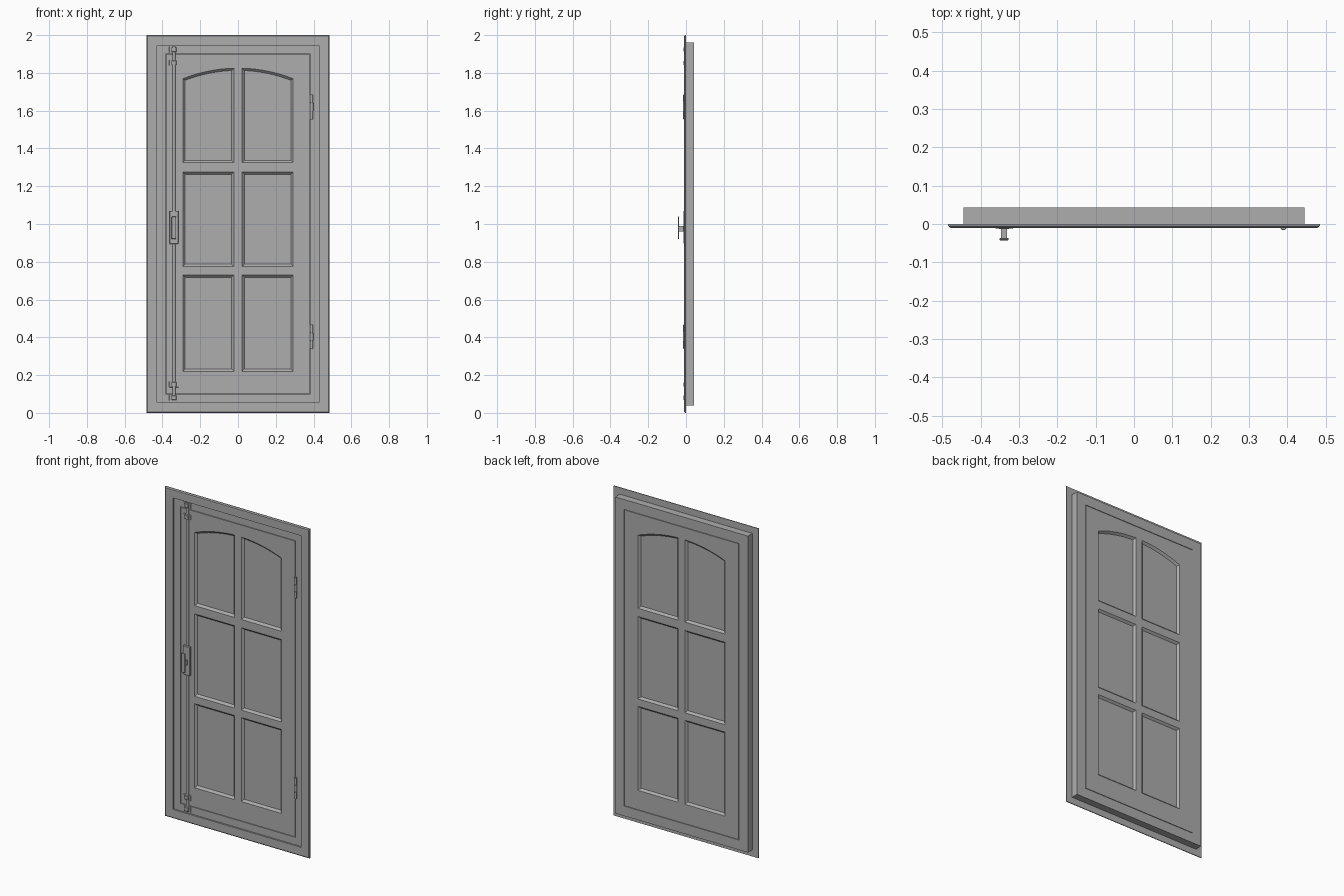
import bpy, bmesh, math
from mathutils import Vector

cube = bpy.data.objects.get("Cube")
if cube:
    bpy.data.objects.remove(cube, do_unlink=True)

GREY = (0.42, 0.42, 0.42, 1.0)
mat = bpy.data.materials.new("plain_grey")
mat.use_nodes = True
mat.diffuse_color = GREY
mat.node_tree.nodes["Principled BSDF"].inputs["Base Color"].default_value = GREY

HALF_W, HEIGHT, DEPTH = 0.485, 2.0, 0.043


def make_object(name, bm):
    bmesh.ops.recalc_face_normals(bm, faces=bm.faces)
    mesh = bpy.data.meshes.new(name)
    bm.to_mesh(mesh)
    bm.free()
    mesh.materials.append(mat)
    obj = bpy.data.objects.new(name, mesh)
    bpy.context.collection.objects.link(obj)
    return obj


def box(name, x, y, z, bevel=0.0):
    """Box from (min, max) pairs, with optional chamfered edges."""
    bm = bmesh.new()
    bmesh.ops.create_cube(bm, size=1)
    for v in bm.verts:
        v.co = [(a + b) / 2 + c * (b - a) for (a, b), c in zip((x, y, z), v.co)]
    if bevel:
        bmesh.ops.bevel(bm, geom=bm.edges[:], offset=bevel, segments=1, affect='EDGES')
    return make_object(name, bm)


def upright(name, x, y, z, radius):
    """Vertical smooth-sided cylinder between two heights."""
    bm = bmesh.new()
    bmesh.ops.create_cone(bm, cap_ends=True, segments=16, radius1=radius,
                          radius2=radius, depth=z[1] - z[0])
    bmesh.ops.translate(bm, verts=bm.verts, vec=(x, y, sum(z) / 2))
    for f in bm.faces:
        f.smooth = len(f.verts) == 4
    obj = make_object(name, bm)
    for e in obj.data.edges:
        a, b = (obj.data.vertices[i].co.z for i in e.vertices)
        e.use_edge_sharp = abs(a - b) < 1e-5
    return obj


def ring(name, profile):
    """Mitred rectangular frame swept from (inset, depth) profile points."""
    bm = bmesh.new()
    loops = []
    for inset, y in profile:
        w, lo, hi = HALF_W - inset, inset, HEIGHT - inset
        loops.append([bm.verts.new(p) for p in
                      ((-w, y, lo), (w, y, lo), (w, y, hi), (-w, y, hi))])
    for a, b in zip(loops, loops[1:] + loops[:1]):
        for i in range(4):
            j = (i + 1) % 4
            bm.faces.new((a[i], a[j], b[j], b[i]))
    return make_object(name, bm)


# Frame: front trim, deep body behind it, and the stop closing the door gap
ring("frame_trim", [(0, 0), (0, -0.005), (0.006, -0.010), (0.055, -0.010), (0.055, 0)])
ring("frame_body", [(0.04, 0), (0.04, DEPTH), (0.1, DEPTH), (0.1, 0)])
ring("door_stop", [(0.099, 0.008), (0.099, 0.035), (0.106, 0.035), (0.106, 0.008)])

# Door leaf
door = box("door_leaf", (-0.382, 0.382), (0, DEPTH), (0.103, 1.897))


def arch(x, inset=0.0):
    """Height of the shared arch over the top panels."""
    r = 0.79 - inset
    return 1.825 - 0.79 + math.sqrt(r * r - x * x)


def panel_outline(side, bottom, top, inset):
    """Panel outline as (x, z); top None follows the arch."""
    x0, x1, z0 = 0.022 + inset, 0.292 - inset, bottom + inset
    pts = [(x0, z0), (x1, z0)]
    if top is None:
        steps = 10
        xs = [x1 + (x0 - x1) * i / steps for i in range(steps + 1)]
        pts += [(x, arch(x, inset)) for x in xs]
    else:
        pts += [(x1, top - inset), (x0, top - inset)]
    return [(side * x, z) for x, z in pts]


# Sunk panels with sloping borders, cut into both faces of the leaf
cut = bmesh.new()
for side in (-1, 1):
    for bottom, top in ((0.22, 0.73), (0.775, 1.275), (1.325, None)):
        for face_y, inward in ((0, 1), (DEPTH, -1)):
            loops = []
            for inset, depth in ((-0.004, -0.004), (0.012, 0.012)):
                outline = panel_outline(side, bottom, top, inset)
                loops.append([cut.verts.new((x, face_y + inward * depth, z))
                              for x, z in outline])
            outer, inner = loops
            cut.faces.new(outer)
            cut.faces.new(inner)
            for i in range(len(outer)):
                j = (i + 1) % len(outer)
                cut.faces.new((outer[i], outer[j], inner[j], inner[i]))
cutter = make_object("panel_cutter", cut)
cutter.hide_render = True
mod = door.modifiers.new("panels", 'BOOLEAN')
mod.operation, mod.solver, mod.object = 'DIFFERENCE', 'EXACT', cutter
bpy.context.view_layer.objects.active = door
bpy.ops.object.modifier_apply(modifier=mod.name)
bpy.data.objects.remove(cutter, do_unlink=True)

# Bolt rod with its guides and keepers
ROD_X = -0.339
upright("bolt_rod", ROD_X, 0, (0.07, 1.94), 0.009)
for end, places in (("bottom", ((0.065, 0.095), (0.135, 0.167))),
                    ("top", ((1.907, 1.94), (1.838, 1.868)))):
    for part, z in zip(("keeper", "guide"), places):
        mid = sum(z) / 2
        box(f"{end}_{part}_plate", (ROD_X - 0.025, ROD_X + 0.025), (-0.005, 0.002), z, 0.001)
        box(f"{end}_{part}_strap", (ROD_X - 0.014, ROD_X + 0.014), (-0.013, 0.002),
            (mid - 0.012, mid + 0.012), 0.002)

# Handle: back plate, stem and upright grip
box("handle_plate", (ROD_X - 0.024, ROD_X + 0.024), (-0.012, 0.002), (0.895, 1.07), 0.002)
box("handle_stem", (ROD_X - 0.008, ROD_X + 0.008), (-0.038, -0.01), (0.96, 0.99))
box("handle_grip", (ROD_X - 0.012, ROD_X + 0.012), (-0.043, -0.036), (0.92, 1.04), 0.002)

# Hinges: two outer knuckles around a slightly thicker middle one
for label, z in (("lower", 0.34), ("upper", 1.557)):
    for part, lo, hi, r in (("bottom_knuckle", 0, 0.04, 0.008),
                            ("middle_knuckle", 0.042, 0.083, 0.009),
                            ("top_knuckle", 0.085, 0.125, 0.008)):
        upright(f"{label}_hinge_{part}", 0.39, -0.007, (z + lo, z + hi), r)
    upright(f"{label}_hinge_pin", 0.39, -0.007, (z - 0.003, z + 0.128), 0.005)
